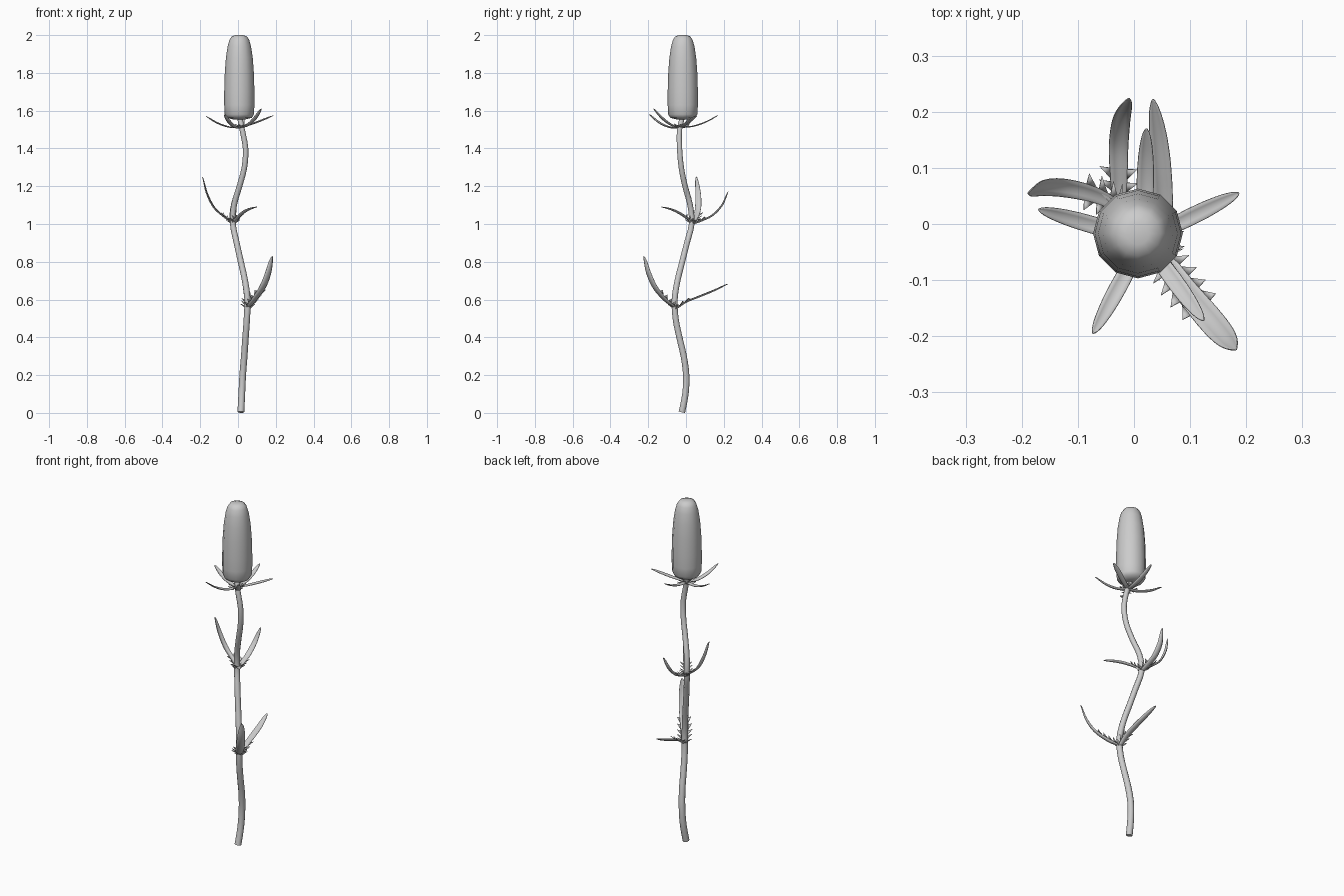
import bpy, bmesh, math
from mathutils import Vector

if "Cube" in bpy.data.objects:
    bpy.data.objects.remove(bpy.data.objects["Cube"])


def spline(pts, u):
    # smooth curve through all points, u in 0..1
    p = [Vector(q) for q in pts]
    p = [2 * p[0] - p[1]] + p + [2 * p[-1] - p[-2]]
    n = len(p) - 3
    i = min(int(u * n), n - 1)
    t = u * n - i
    a, b, c, d = p[i:i + 4]
    return 0.5 * (2 * b + (c - a) * t + (2 * a - 5 * b + 4 * c - d) * t * t
                  + (3 * b - a - 3 * c + d) * t ** 3)


def tangent(pts, u):
    return (spline(pts, min(1, u + .01)) - spline(pts, max(0, u - .01))).normalized()


def finish(bm, name, angle=50, recalc=True):
    if recalc:
        bmesh.ops.recalc_face_normals(bm, faces=bm.faces)
    me = bpy.data.meshes.new(name)
    bm.to_mesh(me)
    bm.free()
    ob = bpy.data.objects.new(name, me)
    bpy.context.collection.objects.link(ob)
    bpy.ops.object.select_all(action='DESELECT')
    bpy.context.view_layer.objects.active = ob
    ob.select_set(True)
    bpy.ops.object.shade_smooth_by_angle(angle=math.radians(angle))
    return ob


def skin(bm, rings):
    for a, b in zip(rings, rings[1:]):
        for k in range(len(a)):
            j = (k + 1) % len(a)
            bm.faces.new((a[k], a[j], b[j], b[k]))
    bm.faces.new(rings[0][::-1])
    bm.faces.new(rings[-1])


# winding stem
path = [(.015, -.022, .008), (.02, -.003, .1), (.025, .001, .2), (.033, -.012, .3),
        (.04, -.035, .4), (.047, -.055, .5), (.05, -.06, .6), (.037, -.045, .7),
        (.015, -.02, .8), (-.007, .005, .9), (-.027, .03, 1.0), (-.021, .022, 1.1),
        (.008, -.005, 1.2), (.034, -.025, 1.3), (.04, -.034, 1.4), (.022, -.034, 1.5),
        (.008, -.018, 1.57)]
bm = bmesh.new()
rings = []
for i in range(49):
    u = i / 48
    c, t = spline(path, u), tangent(path, u)
    sx = Vector((0, 1, 0)).cross(t).normalized()
    sy = t.cross(sx)
    r = .018 - .004 * u
    rings.append([bm.verts.new(c + r * (math.cos(a) * sx + math.sin(a) * sy))
                  for a in (k * math.tau / 10 for k in range(10))])
skin(bm, rings)
finish(bm, "stem")

# flower head, twelve-sided
profile = [(.03, 1.553), (.066, 1.562), (.077, 1.58), (.08, 1.63), (.08, 1.7),
           (.077, 1.8), (.071, 1.88), (.062, 1.94), (.052, 1.975), (.04, 1.993), (.02, 2.0)]
bm = bmesh.new()
skin(bm, [[bm.verts.new((.007 + r * math.cos(k * math.tau / 12),
                         -.017 + r * math.sin(k * math.tau / 12), z)) for k in range(12)]
          for r, z in profile])
finish(bm, "flower_head")


def leaf(name, pts, width, teeth, tooth=.024, cup=.45):
    # cupped blade with spiny teeth along both edges near the base
    bm = bmesh.new()
    d = Vector(pts[-1]) - Vector(pts[0])
    side = d.cross(Vector((0, 0, 1))).normalized()
    prof = [(0, .45), (.1, .75), (.2, .85), (.35, .95), (.5, 1), (.65, .97),
            (.78, .85), (.88, .68), (.95, .46), (.985, .25), (1, .06)]

    def half(u):
        for (a, wa), (b, wb) in zip(prof, prof[1:]):
            if u <= b:
                return width / 2 * (wa + (wb - wa) * (u - a) / (b - a))
        return 0

    def at(u, s, extra=0):
        n = side.cross(tangent(pts, u)).normalized()
        w = half(u) + extra
        return spline(pts, u) + side * s * w + n * cup * s * s * w

    us = [i / 20 * .9 for i in range(20)] + [.9, .94, .97, .99, 1]
    rows = [[bm.verts.new(at(u, s)) for s in (-1, -.5, 0, .5, 1)] for u in us]
    for a, b in zip(rows, rows[1:]):
        for k in range(4):
            bm.faces.new((a[k], a[k + 1], b[k + 1], b[k]))
    for i in range(teeth):
        u = .03 + .105 * i
        for s in (-1, 1):
            tip = at(u + .06, s, tooth * (1 - .12 * i)) + tangent(pts, u) * tooth * .4
            vs = [bm.verts.new(p) for p in (at(u, s), tip, at(u + .08, s))]
            bm.faces.new(vs if s > 0 else vs[::-1])
    ob = finish(bm, name)
    m = ob.modifiers.new("thickness", 'SOLIDIFY')
    m.thickness = .002
    m.offset = 0


# stem leaves at the two nodes
leaf("lower_leaf_front", [(.055, -.062, .555), (.09, -.115, .595), (.135, -.17, .66),
                          (.165, -.205, .74), (.182, -.224, .83)], .046, 4)
leaf("lower_leaf_back", [(.052, -.062, .54), (.052, .0, .583), (.05, .07, .612),
                         (.044, .15, .645), (.034, .222, .682)], .036, 3)
leaf("upper_leaf_left", [(-.025, .03, 1.0), (-.075, .053, 1.035), (-.13, .065, 1.085),
                         (-.168, .065, 1.16), (-.189, .055, 1.25)], .032, 3)
leaf("upper_leaf_back", [(-.026, .03, .995), (-.027, .085, 1.015), (-.027, .145, 1.045),
                         (-.021, .195, 1.1), (-.009, .224, 1.172)], .034, 3)
leaf("upper_leaf_front", [(-.025, .03, 1.005), (.01, -.015, 1.04), (.05, -.07, 1.07),
                          (.1, -.13, 1.09)], .03, 3)

# ring of bracts under the head: tip and sag of each
bracts = [((.187, .055, 1.573), .005), ((.022, .17, 1.575), .018), ((-.17, .026, 1.57), .022),
          ((-.073, -.195, 1.58), .028), ((.124, -.172, 1.61), .026)]
for i, (tip, sag) in enumerate(bracts):
    a, b = Vector((.018, -.028, 1.51)), Vector(tip)
    pts = [a.lerp(b, f) - Vector((0, 0, sag * 4 * f * (1 - f))) for f in (0, .25, .5, .75, 1)]
    leaf(f"bract_{i + 1}", pts, .03, 2, .016, .35)

# downward prickles just below each leaf node
bm = bmesh.new()
for c, n in (((.05, -.06, .565), 6), ((-.026, .03, 1.015), 6), ((.02, -.033, 1.52), 5)):
    for k in range(n):
        a = k * math.tau / n + .4
        out = Vector((math.cos(a), math.sin(a), 0))
        flat = Vector((-out.y, out.x, 0)) * .005
        base = Vector(c) + out * .012
        v = [bm.verts.new(p) for p in (base + flat, base - flat, base - Vector((0, 0, .01)),
                                       base + out * .03 + Vector((0, 0, .012)))]
        for f in ((0, 1, 2), (0, 1, 3), (1, 2, 3), (2, 0, 3)):
            bm.faces.new([v[j] for j in f])
finish(bm, "node_prickles", 30)

# rest the stem exactly on the ground
low = bpy.data.objects["stem"]
drop = min(v.co.z for v in low.data.vertices)
for v in low.data.vertices:
    if v.co.z < .05:
        v.co.z -= drop
